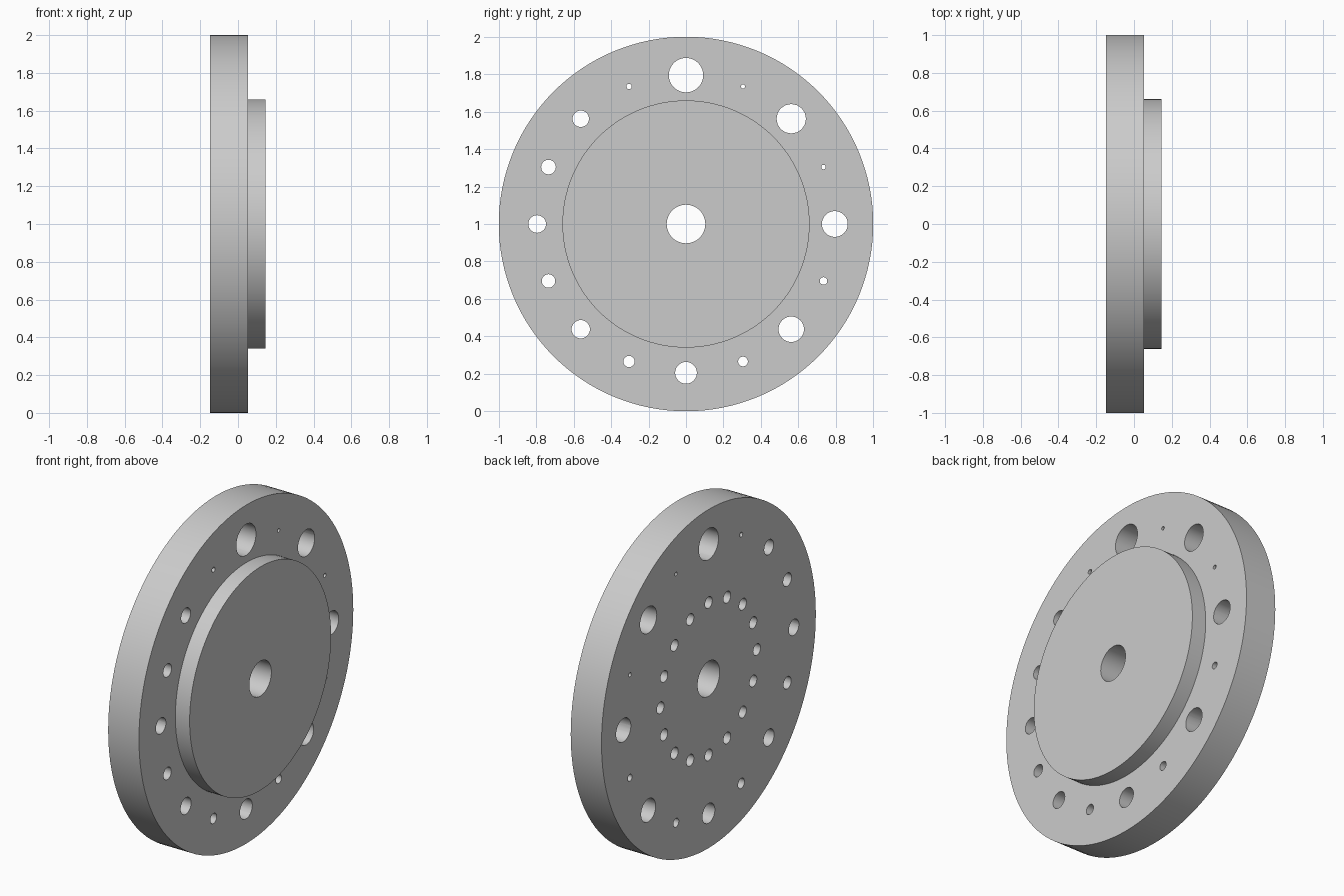
import bpy, bmesh, math
from mathutils import Matrix, Vector

cube = bpy.data.objects.get("Cube")
if cube:
    bpy.data.objects.remove(cube, do_unlink=True)

BACK, STEP, FRONT = -0.148, 0.053, 0.146
CENTRE = Vector((0, 0, 1))
TURN = math.radians(22.5)

grey = bpy.data.materials.new("light grey")
grey.use_nodes = True
colour = (0.6, 0.6, 0.6, 1)
grey.diffuse_color = colour
grey.node_tree.nodes["Principled BSDF"].inputs["Base Color"].default_value = colour


def make_object(name, bm):
    bmesh.ops.recalc_face_normals(bm, faces=bm.faces)
    mesh = bpy.data.meshes.new(name)
    bm.to_mesh(mesh)
    bm.free()
    mesh.materials.append(grey)
    obj = bpy.data.objects.new(name, mesh)
    bpy.context.collection.objects.link(obj)
    return obj


def add_drill(bm, ring, index, radius, x0, x1):
    """Cylinder along x, placed on a ring around the disc centre."""
    angle = index * TURN
    place = CENTRE + Vector(((x0 + x1) / 2, ring * math.cos(angle), ring * math.sin(angle)))
    bmesh.ops.create_cone(
        bm, cap_ends=True, segments=32, radius1=radius, radius2=radius, depth=x1 - x0,
        matrix=Matrix.Translation(place) @ Matrix.Rotation(math.pi / 2, 4, 'Y'))


# Stepped disc with central bore, turned around the x axis
profile = [(BACK, 0.103), (BACK, 1), (STEP, 1), (STEP, 0.66), (FRONT, 0.66), (FRONT, 0.103)]
bm = bmesh.new()
verts = [bm.verts.new((x, 0, 1 + r)) for x, r in profile]
edges = [bm.edges.new((v, verts[(i + 1) % len(verts)])) for i, v in enumerate(verts)]
bmesh.ops.spin(bm, geom=verts + edges, cent=CENTRE, axis=(1, 0, 0),
               angle=math.tau, steps=128, use_merge=True)
bmesh.ops.remove_doubles(bm, verts=bm.verts, dist=0.0001)
disc = make_object("stepped_disc", bm)

# Rim holes of assorted sizes, and a ring of equal blind holes in the back
rim_radii = [0.069, 0.012, 0.078, 0.011, 0.092, 0.014, 0.044, 0.039,
             0.047, 0.036, 0.049, 0.03, 0.058, 0.026, 0.068, 0.02]
bm = bmesh.new()
for i, radius in enumerate(rim_radii):
    add_drill(bm, 0.795, i, radius, BACK - 0.1, FRONT + 0.1)
    add_drill(bm, 0.45, i, 0.034, BACK - 0.1, STEP)
drills = make_object("hole_drills", bm)
drills.hide_render = True

# Cut the holes and keep the finished mesh
cut = disc.modifiers.new("holes", 'BOOLEAN')
cut.operation = 'DIFFERENCE'
cut.solver = 'EXACT'
cut.object = drills
bpy.ops.object.select_all(action='DESELECT')
bpy.context.view_layer.objects.active = disc
disc.select_set(True)
bpy.ops.object.modifier_apply(modifier=cut.name)
bpy.data.objects.remove(drills, do_unlink=True)
bpy.ops.object.shade_smooth_by_angle(angle=math.radians(30))
